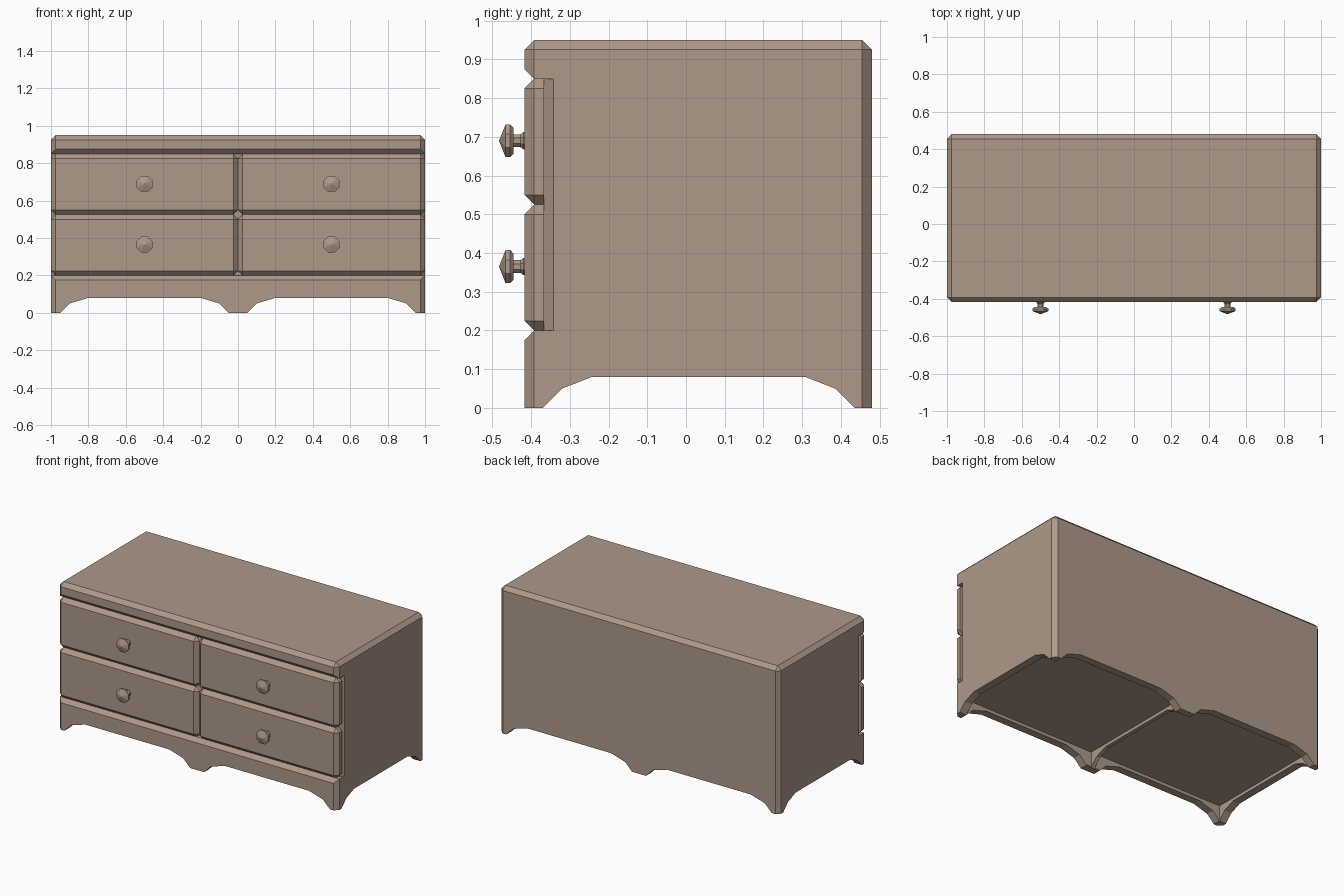
import bpy, bmesh, math

if "Cube" in bpy.data.objects:
    bpy.data.objects.remove(bpy.data.objects["Cube"])

wood = bpy.data.materials.new("wood")
wood.diffuse_color = (0.42, 0.32, 0.25, 1)
wood.use_nodes = True
wood.node_tree.nodes["Principled BSDF"].inputs["Base Color"].default_value = wood.diffuse_color


def to_object(bm, name):
    bmesh.ops.recalc_face_normals(bm, faces=bm.faces[:])
    mesh = bpy.data.meshes.new(name)
    bm.to_mesh(mesh)
    bm.free()
    mesh.materials.append(wood)
    obj = bpy.data.objects.new(name, mesh)
    bpy.context.collection.objects.link(obj)
    return obj


def prism(name, pts, lo, hi, axis):
    """Extrude a 2D profile along an axis: x takes (y,z), y takes (x,z), z takes (x,y)."""
    place = {"x": lambda a, b, t: (t, a, b),
             "y": lambda a, b, t: (a, t, b),
             "z": lambda a, b, t: (a, b, t)}[axis]
    bm = bmesh.new()
    rings = [[bm.verts.new(place(a, b, t)) for a, b in pts] for t in (lo, hi)]
    bm.faces.new(rings[0])
    bm.faces.new(rings[1])
    n = len(pts)
    for i in range(n):
        j = (i + 1) % n
        bm.faces.new((rings[0][i], rings[0][j], rings[1][j], rings[1][i]))
    return to_object(bm, name)


def bevelled_box(name, x, y, z, keep_sharp):
    """Box with 0.025 chamfers, except on edges where keep_sharp(vertices) is true."""
    bm = bmesh.new()
    bmesh.ops.create_cube(bm, size=1)
    for v in bm.verts:
        v.co = [r[0] if c < 0 else r[1] for c, r in zip(v.co, (x, y, z))]
    edges = [e for e in bm.edges if not keep_sharp([v.co for v in e.verts])]
    bmesh.ops.bevel(bm, geom=edges, offset=0.025, segments=1, affect="EDGES")
    return to_object(bm, name)


def cut(obj, cutter):
    mod = obj.modifiers.new("cut", "BOOLEAN")
    mod.operation, mod.solver, mod.object = "DIFFERENCE", "EXACT", cutter
    bpy.context.view_layer.objects.active = obj
    bpy.ops.object.modifier_apply(modifier=mod.name)
    bpy.data.objects.remove(cutter)


# Cabinet block, sharp only around the floor
cabinet = bevelled_box("cabinet", (-1, 1), (-0.417, 0.48), (0, 0.95),
                       lambda c: all(p.z < 0.01 for p in c))

# Drawer recess with chamfered lips above and below
cut(cabinet, prism("recess_cutter", [
    (-0.367, 0.2), (-0.392, 0.2), (-0.467, 0.125),
    (-0.467, 0.925), (-0.392, 0.85), (-0.367, 0.85)], -1.1, 1.1, "x"))
for s in (-1, 1):
    cut(cabinet, prism("corner_cutter", [
        (s * 1.01, -0.332), (s * 0.965, -0.377), (s * 1.01, -0.377)], 0.2, 0.85, "z"))

# Hollow underside in two bays, leaving a skirt and a centre rib
for s in (-1, 1):
    cut(cabinet, prism("bay_cutter", [
        (s * 0.0125, -0.367), (s * 0.95, -0.367), (s * 0.95, 0.43), (s * 0.0125, 0.43)],
        -0.1, 0.1, "z"))


# Scalloped arches between the feet
def arch(a, b, inner, outer):
    return [(a, -0.05), (a, 0), (a + 0.05, 0.05), (a + inner, 0.08),
            (b - outer, 0.08), (b - 0.05, 0.05), (b, 0), (b, -0.05)]


for a in (-0.95, 0.05):
    cut(cabinet, prism("front_arch_cutter", arch(a, a + 0.9, 0.15, 0.15), -0.6, 0.6, "y"))
cut(cabinet, prism("side_arch_cutter", arch(-0.37, 0.435, 0.127, 0.127), -1.1, 1.1, "x"))


# Eight-sided turned knob
def knob(name, x, z):
    profile = [(0.024, -0.41), (0.024, -0.42), (0.018, -0.427), (0.018, -0.445),
               (0.036, -0.445), (0.046, -0.454), (0.046, -0.466)]
    bm = bmesh.new()
    rings = []
    for r, y in profile:
        angles = [math.pi / 4 * (i + 0.5) for i in range(8)]
        rings.append([bm.verts.new((x + r * math.cos(t), y, z + r * math.sin(t)))
                      for t in angles])
    tip = bm.verts.new((x, -0.483, z))
    bm.faces.new(rings[0])
    for i in range(8):
        j = (i + 1) % 8
        for p, q in zip(rings, rings[1:]):
            bm.faces.new((p[i], p[j], q[j], q[i]))
        bm.faces.new((rings[-1][i], rings[-1][j], tip))
    to_object(bm, name)


# Four drawers, each with a knob
for side, s in (("left", -1), ("right", 1)):
    for level, z in (("lower", 0.2), ("upper", 0.525)):
        bevelled_box(f"drawer_{level}_{side}", sorted((0, s)), (-0.417, -0.367),
                     (z, z + 0.325), lambda c: all(p.y > -0.38 for p in c))
        knob(f"knob_{level}_{side}", s * 0.5, z + 0.165)
